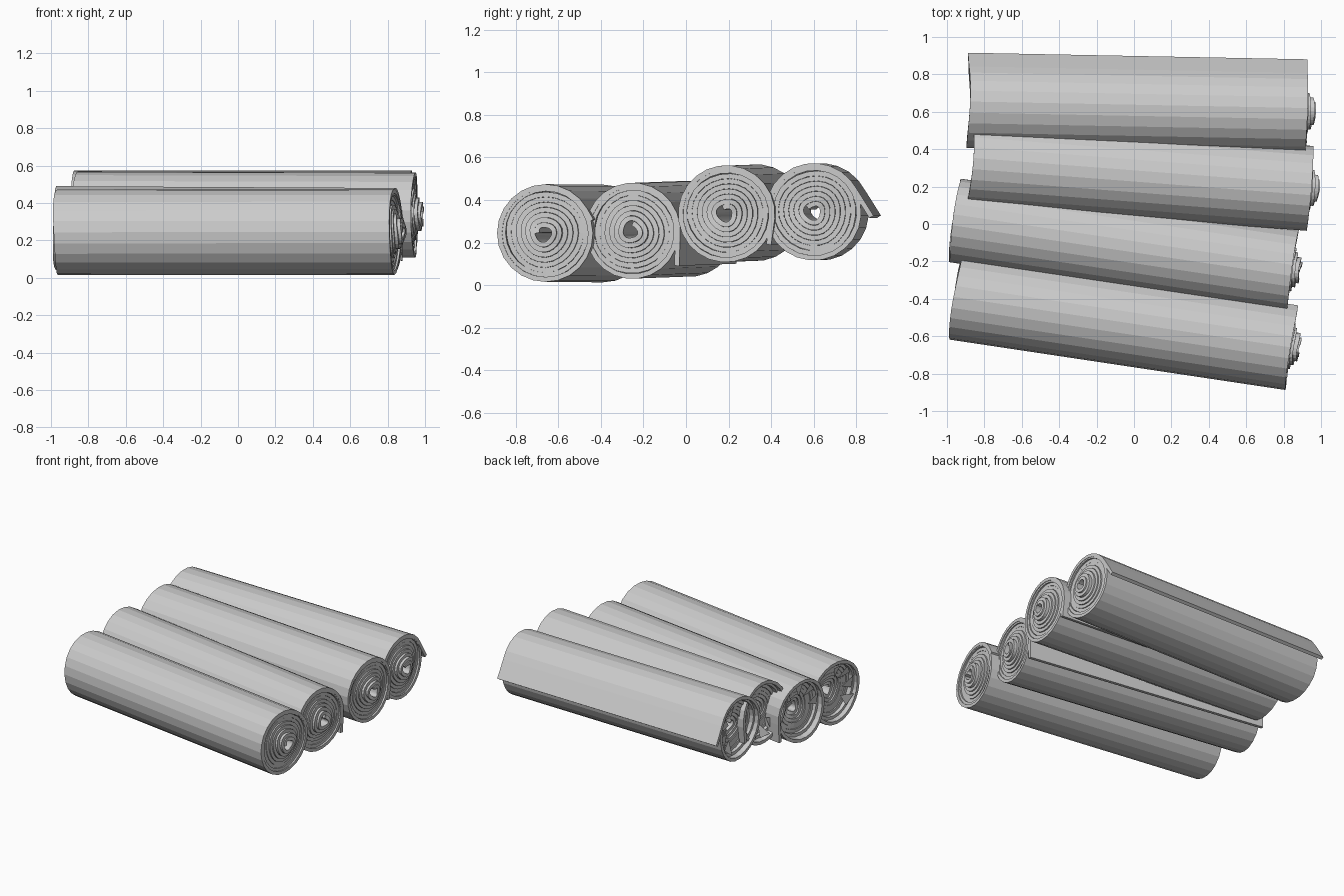
import bpy, bmesh, math, random
from math import pi, sin, cos
from mathutils import Vector

cube = bpy.data.objects.get("Cube")
if cube:
    bpy.data.objects.remove(cube)

random.seed(4)
mat = bpy.data.materials.new("plain_grey")
mat.use_nodes = True
GREY = (0.6, 0.6, 0.6, 1)
mat.diffuse_color = GREY
mat.node_tree.nodes["Principled BSDF"].inputs["Base Color"].default_value = GREY

SEGS = 24        # facets per turn
PITCH = 0.024    # spacing of the wound layers
# end offsets along the roll, one value per turn from outside to core
RIGHT_STEPS = [0, 0, -0.012, -0.016, -0.006, 0.002, 0.012, 0.035, 0.045, 0.045]
LEFT_STEPS = [0, 0.005, 0.06, 0.07, 0.075, 0.07, 0.08, 0.09, 0.1, 0.1]


def step(values, turn):
    i = min(int(turn), len(values) - 2)
    f = min(turn - i, 1)
    return values[i] * (1 - f) + values[i + 1] * f


def make_object(name, bm):
    mesh = bpy.data.meshes.new(name)
    bm.to_mesh(mesh)
    bm.free()
    mesh.materials.append(mat)
    obj = bpy.data.objects.new(name, mesh)
    bpy.context.collection.objects.link(obj)
    return obj


def make_roll(name, left, right, radius, tip_angle, tail):
    """Spiral sheet between two end centres, with a loose straight tail."""
    left, right = Vector(left), Vector(right)
    axis = (right - left).normalized()
    side = Vector((0, 0, 1)).cross(axis).normalized()
    up = axis.cross(side)
    tip, tail = math.radians(tip_angle), math.radians(tail)
    outer = radius - PITCH / 2
    turns = (outer - 0.015) / PITCH
    phase = random.uniform(0, 6)
    bm = bmesh.new()
    rows = []
    for i in range(int(turns * SEGS) + 1):
        s = 2 * pi * i / SEGS
        turn = i / SEGS
        r = outer - PITCH * max(0, turn - 0.8)
        if s < tail:
            r = outer / cos(tail - s)
        elif turn > 1.2:
            r += 0.003 * sin(3 * s + phase) * min(1, turn - 1.2)
        a = tip + s
        off = side * r * cos(a) + up * r * sin(a)
        wobble = 0.008 * sin(2 * s + phase)
        rows.append((bm.verts.new(left + off + axis * (step(LEFT_STEPS, turn) + wobble)),
                     bm.verts.new(right + off + axis * (step(RIGHT_STEPS, turn) + wobble / 2))))
    for (a, b), (c, d) in zip(rows, rows[1:]):
        bm.faces.new((a, b, d, c))
    roll = make_object(name, bm)
    solid = roll.modifiers.new("sheet_thickness", "SOLIDIFY")
    solid.thickness = PITCH - 0.001
    solid.offset = 0

    # crumpled scraps inside the hollow end
    bm = bmesh.new()
    for k in range(4):
        a = phase + k * 0.7
        pts = []
        for da, r, depth in ((0, 0.19, 0.01), (0.5, 0.18, 0.03), (0.3, 0.09, 0.05)):
            b = a + da
            pts.append(bm.verts.new(left + (side * cos(b) + up * sin(b)) * r
                                    + axis * (depth + random.uniform(-0.015, 0.015))))
        bm.faces.new(pts)
    make_object(name + "_crumpled_end", bm)


# name, left end centre, right end centre, radius, tail tip angle, tail sweep
make_roll("front_roll", (-0.96, -0.39, 0.243), (0.84, -0.66, 0.245), 0.23, 15, 15)
make_roll("second_roll", (-0.965, 0.02, 0.265), (0.845, -0.25, 0.255), 0.227, -38, 36)
make_roll("third_roll", (-0.87, 0.33, 0.34), (0.945, 0.19, 0.335), 0.229, -36, 28)
make_roll("back_roll", (-0.885, 0.635, 0.345), (0.925, 0.6, 0.345), 0.229, -5, 37)
